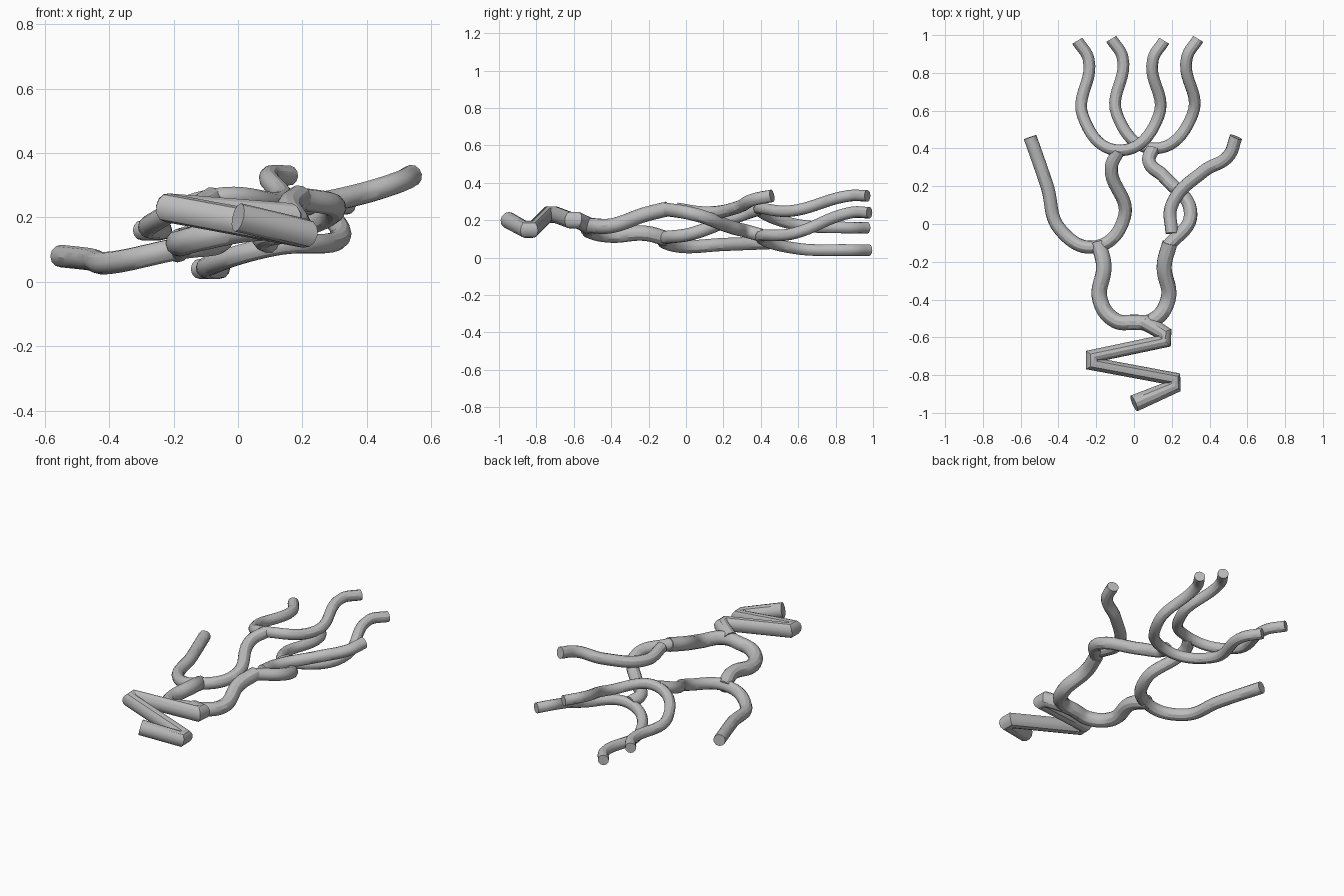
import bpy

default_cube = bpy.data.objects.get("Cube")
if default_cube:
    bpy.data.objects.remove(default_cube, do_unlink=True)

grey = bpy.data.materials.new("plain grey")
grey.use_nodes = True
grey.diffuse_color = (0.5, 0.5, 0.5, 1)
shader = grey.node_tree.nodes["Principled BSDF"]
shader.inputs["Base Color"].default_value = grey.diffuse_color


def tube(name, points, radius, handle="AUTO"):
    """Sweep a capped round tube through the points and turn it into a mesh."""
    curve = bpy.data.curves.new(name, "CURVE")
    curve.dimensions = "3D"
    curve.bevel_depth = radius
    curve.bevel_resolution = 4
    curve.resolution_u = 10
    curve.use_fill_caps = True
    spline = curve.splines.new("BEZIER")
    spline.bezier_points.add(len(points) - 1)
    for knot, position in zip(spline.bezier_points, points):
        knot.co = position
        knot.handle_left_type = handle
        knot.handle_right_type = handle
    curve.materials.append(grey)
    tube_object = bpy.data.objects.new(name, curve)
    bpy.context.collection.objects.link(tube_object)
    bpy.ops.object.select_all(action="DESELECT")
    tube_object.select_set(True)
    bpy.context.view_layer.objects.active = tube_object
    bpy.ops.object.convert(target="MESH")
    bpy.ops.object.shade_smooth_by_angle()


def fork(name, centre_x, centre_y, half_profile, heights, radius):
    """Mirror a half profile into a U and give each of its points a height."""
    left_half = [(centre_x - dx, centre_y + dy) for dx, dy in half_profile]
    right_half = [(centre_x + dx, centre_y + dy) for dx, dy in half_profile]
    outline = left_half + [(centre_x, centre_y)] + right_half[::-1]
    points = [(x, y, z) for (x, y), z in zip(outline, heights)]
    tube(name, points, radius)


def prong_pair(name, centre_x, centre_y, left_tip, left_belly, middle,
               right_belly, right_tip):
    """A U of two prongs that bulge, narrow and flick outward at the tip."""
    half_profile = [(0.23, 0.58), (0.17, 0.48), (0.2, 0.18)]
    heights = [left_tip, left_tip, left_belly, middle,
               right_belly, right_tip, right_tip]
    fork(name, centre_x, centre_y, half_profile, heights, radius=0.031)


# Zigzag stem: every corner is cut into two short bends
stem_corners = [(0.21, -0.84, 0.15), (-0.22, -0.72, 0.23), (0.16, -0.6, 0.2)]
stem_path = [(0, -0.95, 0.2)]
for x, y, z in stem_corners:
    stem_path += [(x, y - 0.02, z), (x, y + 0.02, z)]
stem_path.append((0.06, -0.52, 0.17))
tube("zigzag_stem", stem_path, radius=0.045, handle="VECTOR")

# Main fork, rising from the lower arm to the upper arm
arm_profile = [(0.19, 0.42), (0.16, 0.3), (0.18, 0.12), (0.1, 0.01)]
arm_heights = [0.1, 0.13, 0.12, 0.14, 0.16, 0.17, 0.17, 0.23, 0.26]
fork("main_fork", 0, -0.52, arm_profile, arm_heights, radius=0.041)

# Lower side: the outer branch runs on into the inner branch
lower_path = [(-0.55, 0.46, 0.08), (-0.46, 0.2, 0.07), (-0.39, -0.03, 0.06),
              (-0.2, -0.12, 0.1), (-0.05, 0.04, 0.13), (-0.12, 0.3, 0.23),
              (-0.08, 0.39, 0.26)]
tube("lower_branch", lower_path, radius=0.035)

# Upper side: two branches that cross over each other
outer_path = [(0.2, -0.05, 0.26), (0.2, 0.1, 0.24), (0.37, 0.28, 0.27),
              (0.5, 0.36, 0.31), (0.54, 0.46, 0.33)]
tube("upper_outer_branch", outer_path, radius=0.034)
inner_path = [(0.18, -0.12, 0.26), (0.3, 0.05, 0.23), (0.16, 0.25, 0.16),
              (0.08, 0.33, 0.14), (0.1, 0.4, 0.12)]
tube("upper_inner_branch", inner_path, radius=0.036)

# End prongs
prong_pair("high_prongs", -0.07, 0.39, left_tip=0.16, left_belly=0.18,
           middle=0.26, right_belly=0.25, right_tip=0.33)
prong_pair("low_prongs", 0.11, 0.4, left_tip=0.04, left_belly=0.05,
           middle=0.11, right_belly=0.13, right_tip=0.24)
